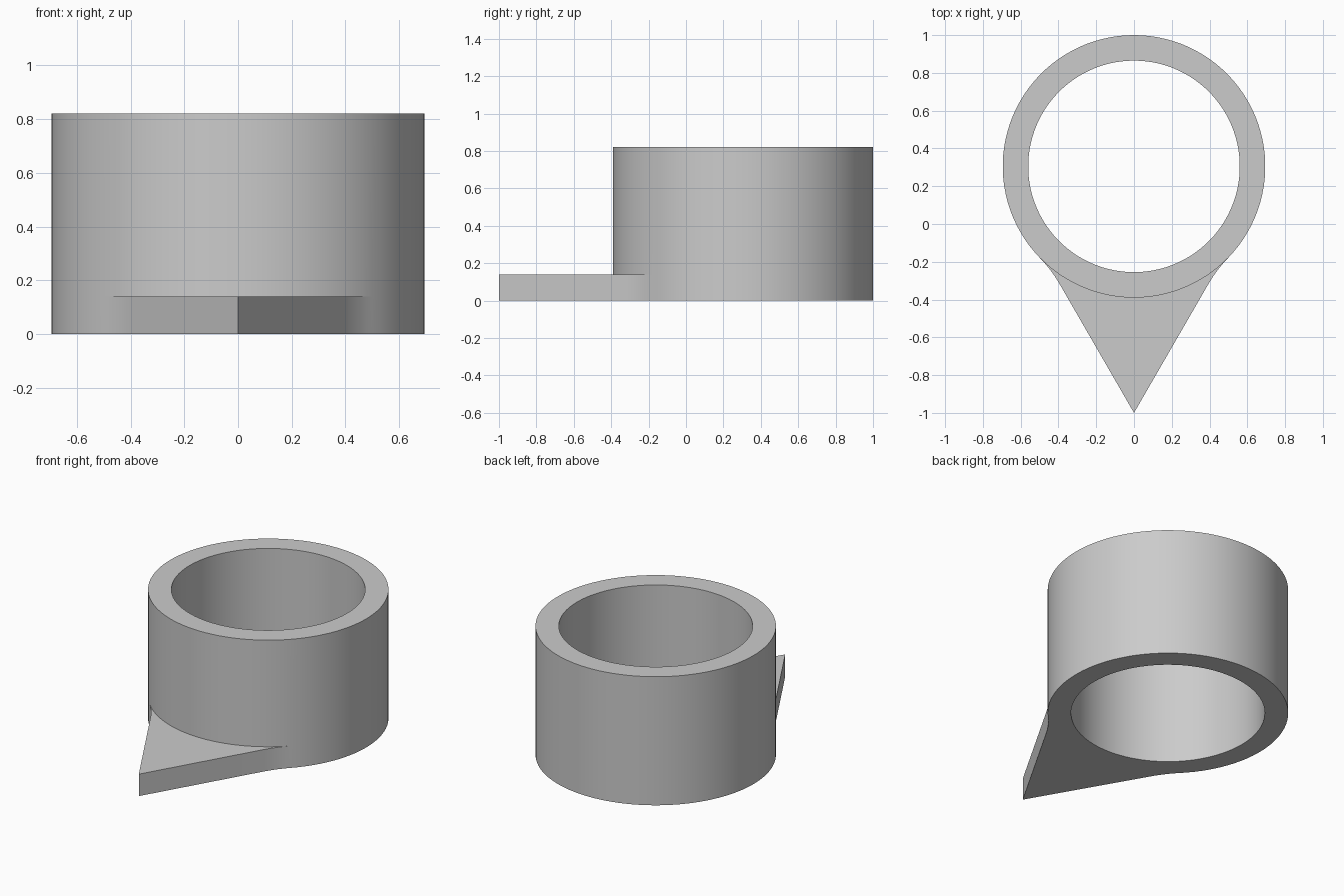
import bpy
import bmesh
from math import sin, cos, acos, pi, radians

cube = bpy.data.objects.get("Cube")
if cube:
    bpy.data.objects.remove(cube, do_unlink=True)

# Main dimensions
CENTRE_Y, OUTER, INNER = 0.305, 0.695, 0.56
HEIGHT, PLATE = 0.82, 0.14
HALF_TIP = radians(30)
FILLET = OUTER

# Angles are measured from the front (-y) direction
normal = pi / 2 - HALF_TIP
offset = (CENTRE_Y + 1) * sin(HALF_TIP)
join = normal - acos((offset + FILLET) / (OUTER + FILLET))
FRONT, BACK, BLEND = 26, 76, 8

grey = bpy.data.materials.new("plain_grey")
grey.use_nodes = True
colour = (0.6, 0.6, 0.6, 1)
grey.diffuse_color = colour
grey.node_tree.nodes["Principled BSDF"].inputs["Base Color"].default_value = colour

bm = bmesh.new()


def polar(radius, angle):
    return radius * sin(angle), CENTRE_Y - radius * cos(angle)


def loop(points, z):
    return [bm.verts.new((x, y, z)) for x, y in points]


def bridge(a, b, indices):
    for i in indices:
        j = (i + 1) % len(a)
        bm.faces.new((a[i], a[j], b[j], b[i]))


# Ring: the first steps span the front sector where the pointer attaches
angles = [-join + 2 * join * i / FRONT for i in range(FRONT)]
angles += [join + 2 * (pi - join) * i / BACK for i in range(BACK)]
outer = [polar(OUTER, a) for a in angles]
inner = [polar(INNER, a) for a in angles]
low, mid, top = (loop(outer, z) for z in (0, PLATE, HEIGHT))
in_low, in_top = loop(inner, 0), loop(inner, HEIGHT)
everywhere = range(len(angles))
bridge(mid, top, everywhere)
bridge(low, mid, range(FRONT, len(angles)))
bridge(top, in_top, everywhere)
bridge(in_top, in_low, everywhere)
bridge(in_low, low, everywhere)

# Pointer: concave blends from the ring into straight sides and a sharp tip
fx, fy = polar(OUTER + FILLET, join)
side = []
for i in range(1, BLEND + 1):
    a = join + (normal - join) * i / BLEND
    side.append((fx - FILLET * sin(a), fy + FILLET * cos(a)))
outline = side + [(0, -1)] + [(-x, y) for x, y in reversed(side)]
for_low, for_top = loop(outline, 0), loop(outline, PLATE)
rim_low = [low[FRONT]] + for_low + [low[0]]
rim_top = [mid[FRONT]] + for_top + [mid[0]]
bridge(rim_low, rim_top, range(len(rim_low) - 1))
bm.faces.new(rim_low + low[1:FRONT])
bm.faces.new(rim_top + mid[1:FRONT])

bmesh.ops.recalc_face_normals(bm, faces=bm.faces)
mesh = bpy.data.meshes.new("ring_with_pointer")
bm.to_mesh(mesh)
bm.free()
mesh.materials.append(grey)
ring = bpy.data.objects.new("ring_with_pointer", mesh)
bpy.context.collection.objects.link(ring)

bpy.ops.object.select_all(action="DESELECT")
ring.select_set(True)
bpy.context.view_layer.objects.active = ring
bpy.ops.object.shade_smooth_by_angle(angle=radians(30))
